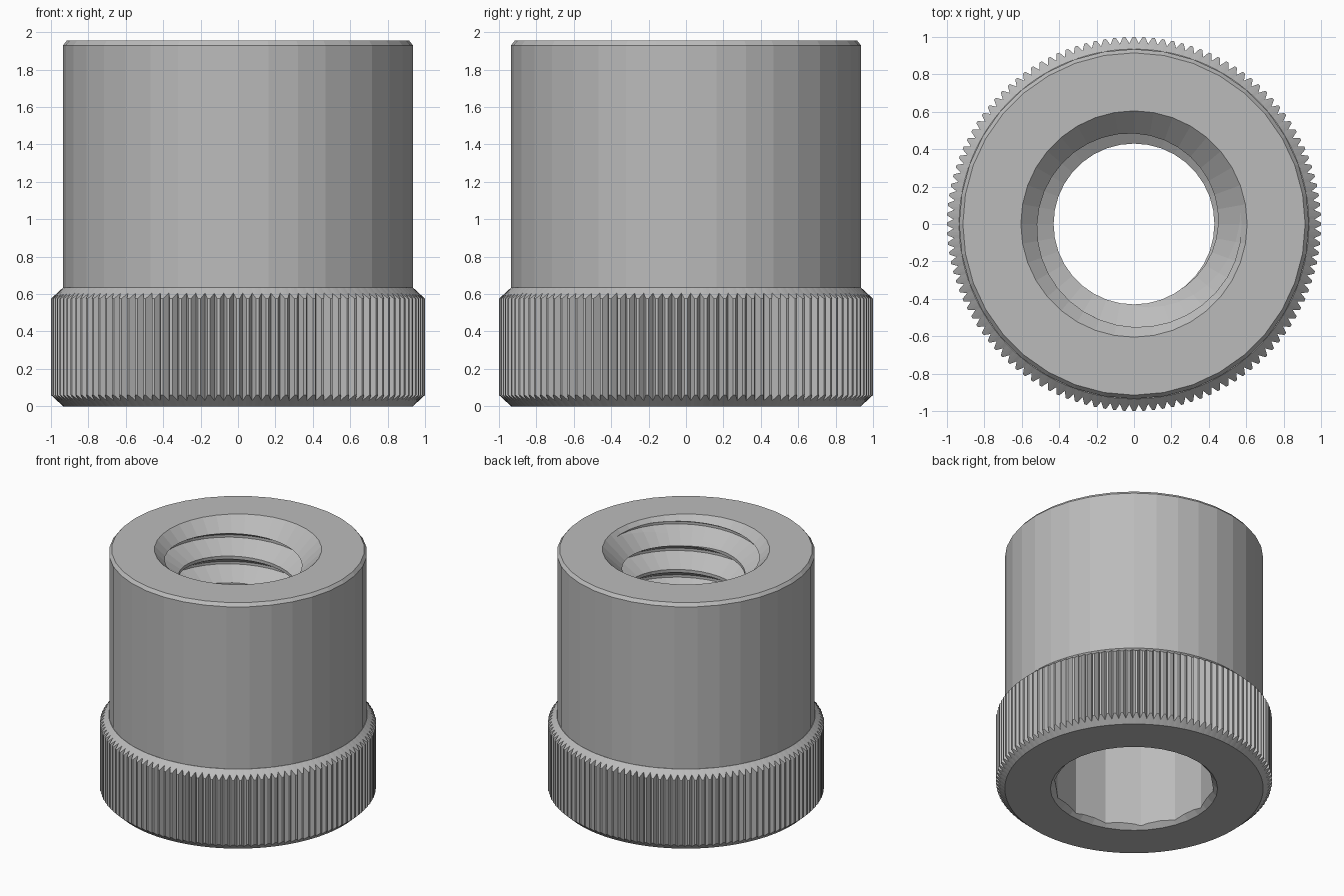
import bpy, bmesh, math

if "Cube" in bpy.data.objects:
    bpy.data.objects.remove(bpy.data.objects["Cube"], do_unlink=True)

HEIGHT = 1.955
TAU = math.tau

metal = bpy.data.materials.new("plain grey metal")
metal.use_nodes = True
metal.diffuse_color = (0.5, 0.5, 0.5, 1)
metal.node_tree.nodes["Principled BSDF"].inputs["Base Color"].default_value = (0.5, 0.5, 0.5, 1)


def finish(bm, name):
    bmesh.ops.recalc_face_normals(bm, faces=bm.faces)
    mesh = bpy.data.meshes.new(name)
    bm.to_mesh(mesh)
    bm.free()
    mesh.materials.append(metal)
    ob = bpy.data.objects.new(name, mesh)
    bpy.context.collection.objects.link(ob)
    return ob


def loft(name, rings):
    """Closed solid through rings of points with equal counts."""
    bm = bmesh.new()
    loops = [[bm.verts.new(p) for p in ring] for ring in rings]
    n = len(loops[0])
    for a, b in zip(loops, loops[1:]):
        for i in range(n):
            j = (i + 1) % n
            bm.faces.new((a[i], a[j], b[j], b[i]))
    bm.faces.new(loops[0])
    bm.faces.new(loops[-1])
    return finish(bm, name)


def circle(r, z, n, turn=0.0):
    return [(r * math.cos(TAU * i / n + turn), r * math.sin(TAU * i / n + turn), z)
            for i in range(n)]


def turned(name, profile, n, turn=0.0):
    return loft(name, [circle(r, z, n, turn) for r, z in profile])


def combine(target, other, operation):
    mod = target.modifiers.new(operation.lower(), "BOOLEAN")
    mod.operation, mod.object, mod.solver = operation, other, "EXACT"
    bpy.context.view_layer.objects.active = target
    bpy.ops.object.modifier_apply(modifier=mod.name)
    bpy.data.objects.remove(other, do_unlink=True)


# Knurled collar: chamfers cross the teeth, giving zigzag edges
TEETH, ROOT = 120, 0.966


def tooth_ring(z_tip, z_root):
    ring = []
    for i in range(TEETH):
        for offset, r, z in ((-0.14, 1.0, z_tip), (0.14, 1.0, z_tip), (0.5, ROOT, z_root)):
            a = TAU * (i + offset) / TEETH
            ring.append((r * math.cos(a), r * math.sin(a), z))
    return ring


collar = loft("knurled_collar", [
    circle(0.935, 0, 3 * TEETH, -0.14 * TAU / TEETH),
    tooth_ring(0.06, 0.03),
    tooth_ring(0.575, 0.605),
    circle(0.935, 0.635, 3 * TEETH, -0.14 * TAU / TEETH)])

# Smooth sleeve with a small top chamfer
nut = turned("threaded_insert", [(0.935, 0.3), (0.935, HEIGHT - 0.025), (0.915, HEIGHT)], 36)
combine(nut, collar, "UNION")

# Wide plain bore in the base, with a chamfered mouth
combine(nut, turned("base_bore", [(0.58, -0.1), (0.58, 1.0)], 14, math.radians(45)), "DIFFERENCE")
combine(nut, turned("base_mouth", [(0.655, -0.05), (0.605, 0), (0.555, 0.05)], 36), "DIFFERENCE")

# Right-handed helical thread cutter
PITCH, STEPS, TURNS = 0.213, 36, 6
ROWS = ((0.43, 0.0), (0.43, 0.025), (0.575, 0.109), (0.575, 0.129))
Z0 = 1.89 + PITCH - TURNS * PITCH - PITCH / 4
bm = bmesh.new()
rows = [[] for _ in ROWS]
for i in range(STEPS * TURNS + 1):
    a = TAU * i / STEPS
    for row, (r, dz) in zip(rows, ROWS):
        # crest top edge, crest bottom edge and groove edges climb together
        z = Z0 + PITCH * i / STEPS + dz - 0.025
        row.append(bm.verts.new((r * math.cos(a), r * math.sin(a), z)))
# Stepping upward: crest, lower flank of the groove, groove floor, upper flank
for k in range(4):
    shift = STEPS if k == 3 else 0
    lower, upper = rows[k], rows[(k + 1) % 4]
    for i in range(STEPS * TURNS - shift):
        bm.faces.new((lower[i], lower[i + 1], upper[i + 1 + shift], upper[i + shift]))
middle = Z0 + PITCH * TURNS / 2
low = bm.verts.new((0, 0, Z0 - 0.1))
high = bm.verts.new((0, 0, Z0 + PITCH * TURNS + 0.3))
for e in [e for e in bm.edges if e.is_boundary]:
    hub = low if e.verts[0].co.z < middle else high
    bm.faces.new((e.verts[0], e.verts[1], hub))
combine(nut, finish(bm, "thread_cutter"), "DIFFERENCE")

# Countersunk thread entry
combine(nut, turned("entry", [(0.42, HEIGHT - 0.185), (0.605, HEIGHT), (0.705, HEIGHT + 0.1)], 36),
        "DIFFERENCE")
